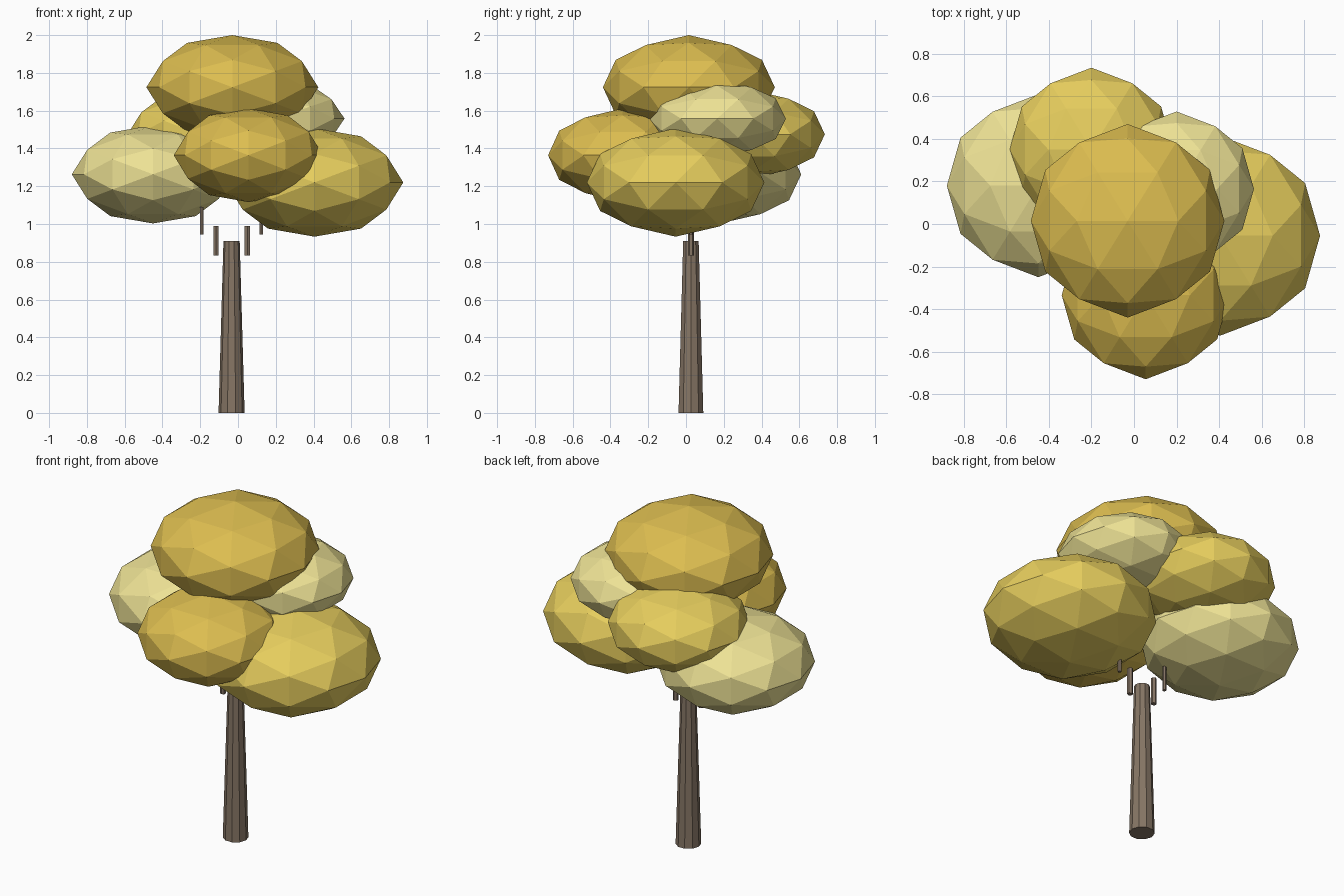
import bpy, math

if "Cube" in bpy.data.objects:
    bpy.data.objects.remove(bpy.data.objects["Cube"])


def material(name, rgb):
    m = bpy.data.materials.new(name)
    m.diffuse_color = (*rgb, 1)
    m.use_nodes = True
    m.node_tree.nodes["Principled BSDF"].inputs["Base Color"].default_value = m.diffuse_color
    return m


gold = material("gold_leaves", (0.72, 0.51, 0.08))
yellow = material("yellow_leaves", (0.79, 0.61, 0.11))
pale = material("pale_leaves", (0.85, 0.76, 0.30))
bark = material("bark", (0.24, 0.18, 0.13))


def foliage(name, mat, center, r, rz):
    # Faceted ball turned so an edge midpoint points straight up, then flattened
    bpy.ops.mesh.primitive_ico_sphere_add(subdivisions=2, radius=1,
                                          rotation=(0, math.atan2(-1, (1 + 5 ** 0.5) / 2), 0))
    ob = bpy.context.object
    bpy.ops.object.transform_apply(location=False, rotation=True, scale=False)
    ob.scale = (r, r, rz)
    bpy.ops.object.transform_apply(location=False, rotation=False, scale=True)
    ob.location = center
    ob.name = name
    ob.data.materials.append(mat)


def post(name, x, y, z0, z1, r0, r1, sides, turn=0):
    bpy.ops.mesh.primitive_cone_add(vertices=sides, radius1=r0, radius2=r1, depth=z1 - z0,
                                    location=(x, y, (z0 + z1) / 2), rotation=(0, 0, turn))
    ob = bpy.context.object
    ob.name = name
    ob.data.materials.append(bark)


# Foliage clumps
foliage("foliage_top", gold, (-0.03, 0.015, 1.724), 0.455, 0.276)
foliage("foliage_right", yellow, (0.405, -0.055, 1.22), 0.47, 0.287)
foliage("foliage_left", pale, (-0.45, 0.18, 1.263), 0.43, 0.26)
foliage("foliage_front", gold, (0.055, -0.335, 1.364), 0.395, 0.248)
foliage("foliage_back", yellow, (-0.2, 0.35, 1.475), 0.385, 0.233)
foliage("foliage_back_right", pale, (0.2, 0.165, 1.558), 0.364, 0.205)

# Tapered trunk
tx, ty = -0.034, 0.026
post("trunk", tx, ty, 0, 0.91, 0.069, 0.043, 10, math.pi / 2)

# Short upright twigs on both sides of the trunk
for side, label in ((-1, "left"), (1, "right")):
    post("lower_twig_" + label, tx + side * 0.083, ty, 0.833, 0.99, 0.016, 0.016, 6)
    post("upper_twig_" + label, tx + side * 0.157, ty, 0.945, 1.09, 0.011, 0.011, 6)
